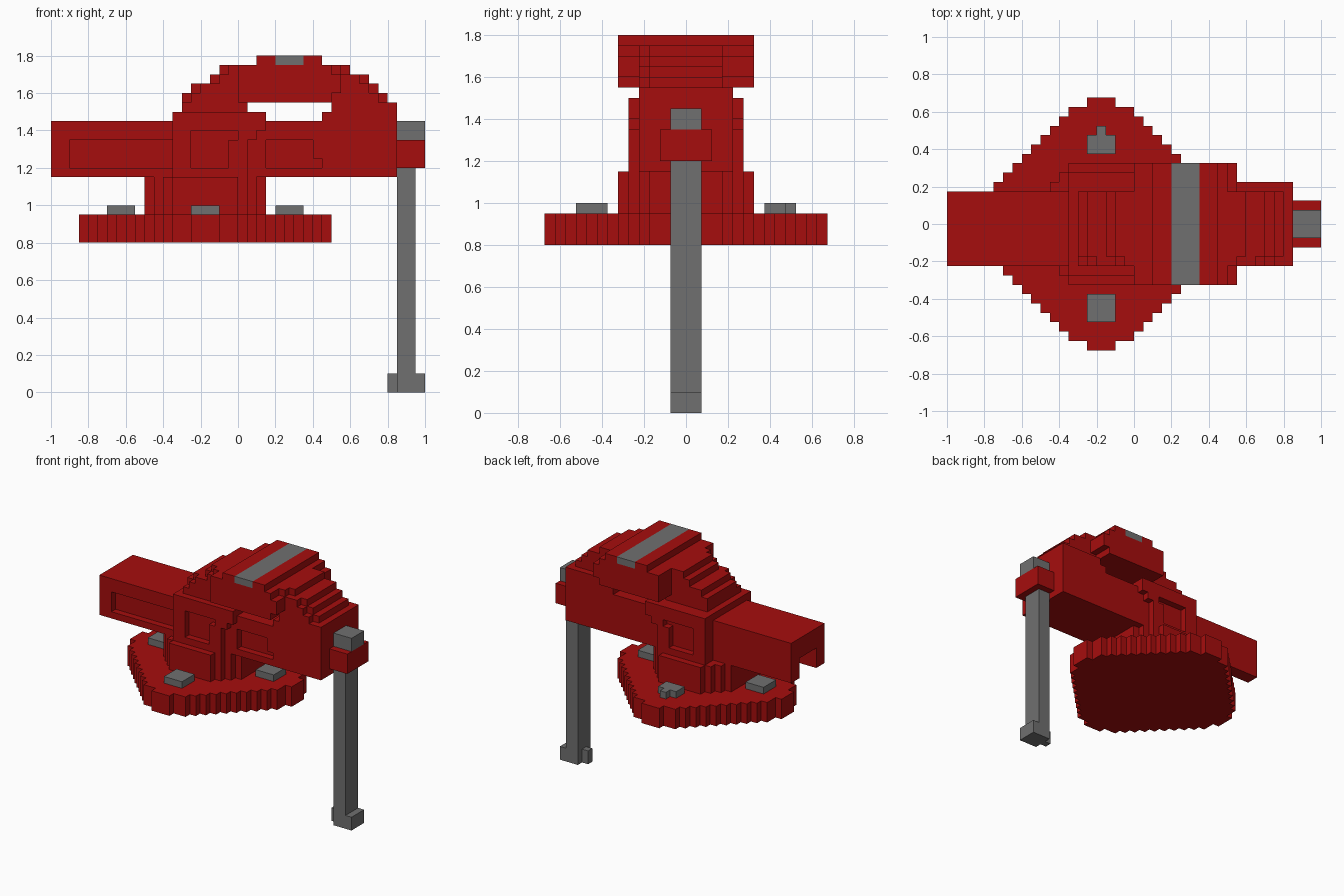
import bpy
import bmesh
import math

if "Cube" in bpy.data.objects:
    bpy.data.objects.remove(bpy.data.objects["Cube"], do_unlink=True)

S = 0.05  # block size


def material(name, rgb):
    m = bpy.data.materials.new(name)
    m.use_nodes = True
    m.diffuse_color = (*rgb, 1)
    m.node_tree.nodes["Principled BSDF"].inputs["Base Color"].default_value = (*rgb, 1)
    return m


RED = material("deep red", (0.38, 0.004, 0.004))
GRAY = material("iron gray", (0.16, 0.16, 0.16))


def cells(box):
    """Grid cells covered by (x0, x1, y0, y1, z0, z1); y is shifted half a block."""
    x0, x1, y0, y1, z0, z1 = box
    r = lambda a, b, o=0: range(round((a - o) / S), round((b - o) / S))
    return {(i, j, k) for i in r(x0, x1) for j in r(y0, y1, S / 2) for k in r(z0, z1)}


def blocks(name, mat, add, cut=()):
    """One clean shell around the added boxes minus the cut boxes."""
    solid = set().union(*map(cells, add)).difference(*map(cells, cut))
    bm = bmesh.new()
    verts = {}

    def vert(p):
        if p not in verts:
            verts[p] = bm.verts.new((p[0] * S, p[1] * S + S / 2, p[2] * S))
        return verts[p]

    for c in solid:
        for axis in range(3):
            u, v = (axis + 1) % 3, (axis + 2) % 3
            for side in (0, 1):
                n = list(c)
                n[axis] += 1 if side else -1
                if tuple(n) in solid:
                    continue
                ring = []
                for du, dv in ((0, 0), (1, 0), (1, 1), (0, 1)):
                    p = list(c)
                    p[axis] += side
                    p[u] += du
                    p[v] += dv
                    ring.append(vert(tuple(p)))
                bm.faces.new(ring if side else ring[::-1])
    bmesh.ops.dissolve_limit(bm, angle_limit=math.radians(1),
                             verts=bm.verts[:], edges=bm.edges[:])
    me = bpy.data.meshes.new(name)
    bm.to_mesh(me)
    bm.free()
    me.materials.append(mat)
    ob = bpy.data.objects.new(name, me)
    bpy.context.collection.objects.link(ob)
    return ob


def stepped_disc(steps, z0, z1, cx=-0.175):
    """Boxes for a stepped round plate from (half width, half depth) pairs."""
    return [(cx - a, cx + a, -b, b, z0, z1) for a, b in steps]


# Base flange: rounded diamond
rim = [(0.075, 0.675), (0.175, 0.625)]
rim += [(0.225 + S * n, 0.575 - S * n) for n in range(8)]
rim += [(0.625, 0.175), (0.675, 0.075)]
blocks("base_flange", RED, stepped_disc(rim, 0.8, 0.95))

# Flange bolts
blocks("bolt_front", GRAY, [(-0.25, -0.1, -0.525, -0.375, 0.95, 1.0)])
blocks("bolt_back", GRAY, [(-0.25, -0.1, 0.375, 0.475, 0.95, 1.0),
                           (-0.2, -0.15, 0.475, 0.525, 0.95, 1.0)])
for side, x in (("right", -0.7), ("left", 0.2)):
    blocks("bolt_" + side, GRAY, [(x, x + 0.15, -0.075, 0.075, 0.95, 1.0)])

# Round neck between flange and body
neck = [(0.175, 0.325), (0.225, 0.275), (0.275, 0.225), (0.325, 0.175)]
blocks("neck", RED, stepped_disc(neck, 0.95, 1.15))

# Central body with a raised, framed plate on the front and back
plates, panels = [], []
for y in (-0.275, 0.225):
    plates += [(-0.35, 0.15, y, y + S, 1.4, 1.5),
               (-0.35, 0.1, y, y + S, 1.35, 1.4),
               (-0.35, 0.05, y, y + S, 1.15, 1.35)]
    panels += [(-0.25, -0.05, y, y + S, 1.2, 1.4),
               (-0.05, 0.0, y, y + S, 1.35, 1.4)]
blocks("body", RED, [(-0.35, 0.15, -0.225, 0.225, 1.15, 1.5)] + plates, panels)

# Spout: channel open below and at the end, recessed front panel
blocks("spout", RED, [(-1.0, -0.35, -0.225, 0.175, 1.15, 1.45)],
       [(-1.0, -0.4, -0.125, 0.075, 1.15, 1.3),
        (-0.9, -0.35, -0.225, -0.175, 1.2, 1.35)])

# Handle arm with a recessed front panel, rising into the dome
blocks("handle_arm", RED,
       [(0.15, 0.85, -0.225, 0.225, 1.15, 1.45),
        (0.45, 0.85, -0.225, 0.225, 1.45, 1.5),
        (0.5, 0.85, -0.225, 0.225, 1.5, 1.55)],
       [(0.15, 0.4, -0.225, -0.175, 1.2, 1.35),
        (0.4, 0.45, -0.225, -0.175, 1.2, 1.25)])

# Narrow stepped dome: (z, left x, right x) for each layer
layers = [(1.55, -0.3, 0.8), (1.6, -0.25, 0.75), (1.65, -0.15, 0.7), (1.7, -0.1, 0.6)]
dome = [(-0.3, 0.05, -0.225, 0.175, 1.5, 1.55)]
for z, x0, x1 in layers:
    dome += [(x0, x1, -0.175, 0.175, z, z + S),
             (x0 + S, x1 - S, -0.225, -0.175, z, z + S)]
blocks("dome", RED, dome)

# Wide hood over the dome, with an inlaid top strap
strap = (0.2, 0.35, -0.325, 0.325, 1.75, 1.8)
blocks("hood", RED,
       [(0.0, 0.5, -0.325, 0.325, 1.55, 1.6),
        (0.0, 0.55, -0.325, 0.325, 1.6, 1.7),
        (0.0, 0.5, -0.325, 0.325, 1.7, 1.75),
        (0.1, 0.45, -0.325, 0.325, 1.75, 1.8)], [strap])
blocks("hood_strap", GRAY, [strap])

# Hanging lever, its clamp and cap
blocks("lever_clamp", RED, [(0.85, 1.0, -0.125, 0.125, 1.2, 1.35)])
blocks("lever_cap", GRAY, [(0.85, 1.0, -0.075, 0.075, 1.35, 1.45)])
blocks("lever_rod", GRAY, [(0.85, 0.95, -0.075, 0.075, 0.0, 1.2),
                           (0.95, 1.0, -0.075, 0.075, 0.0, 0.1),
                           (0.8, 0.85, -0.025, 0.025, 0.0, 0.1)])
